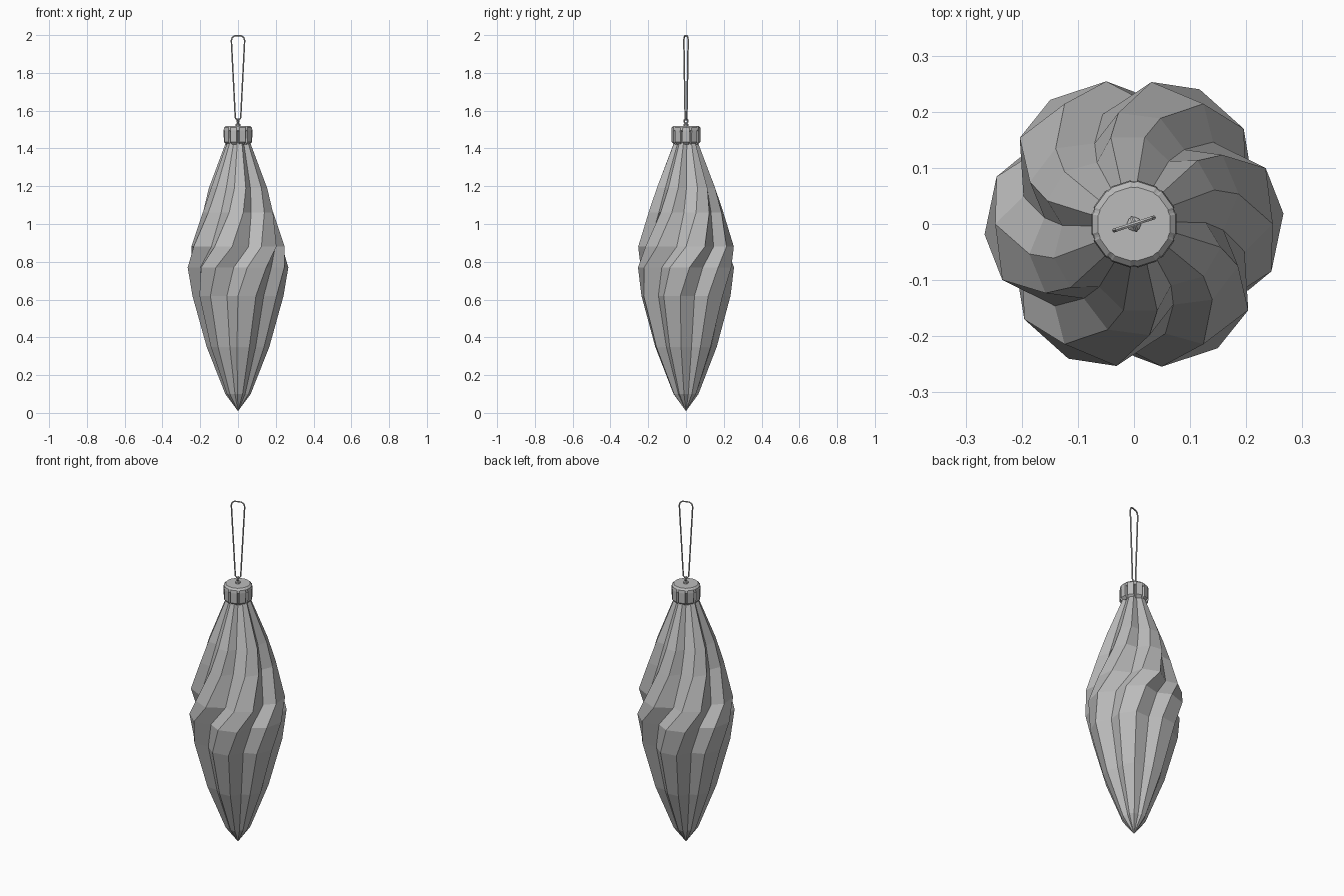
import bpy, bmesh, math
from mathutils import Vector

cube = bpy.data.objects.get("Cube")
if cube:
    bpy.data.objects.remove(cube, do_unlink=True)

grey = bpy.data.materials.new("plain grey")
grey.use_nodes = True
COLOUR = (0.5, 0.5, 0.5, 1)
grey.diffuse_color = COLOUR
grey.node_tree.nodes["Principled BSDF"].inputs["Base Color"].default_value = COLOUR


def polar(radius, degrees, z):
    a = math.radians(degrees)
    return Vector((radius * math.cos(a), radius * math.sin(a), z))


def loft(name, rings, closed=False):
    """Skin a list of equal-length rings; cap the ends unless closed."""
    bm = bmesh.new()
    loops = [[bm.verts.new(p) for p in ring] for ring in rings]
    pairs = list(zip(loops, loops[1:]))
    if closed:
        pairs.append((loops[-1], loops[0]))
    for low, high in pairs:
        n = len(low)
        for i in range(n):
            j = (i + 1) % n
            bm.faces.new((low[i], low[j], high[j], high[i]))
    if not closed:
        bm.faces.new(loops[0][::-1])
        bm.faces.new(loops[-1])
    bmesh.ops.remove_doubles(bm, verts=bm.verts, dist=0.00001)
    bmesh.ops.recalc_face_normals(bm, faces=bm.faces)
    mesh = bpy.data.meshes.new(name)
    bm.to_mesh(mesh)
    bm.free()
    mesh.materials.append(grey)
    obj = bpy.data.objects.new(name, mesh)
    bpy.context.collection.objects.link(obj)
    return obj


def wire(name, path, radius, side_axis, sides=6):
    """Closed wire following a flat path whose plane normal is side_axis."""
    rings = []
    for i, p in enumerate(path):
        along = (path[(i + 1) % len(path)] - path[i - 1]).normalized()
        out = along.cross(side_axis)
        rings.append([p + radius * (out * math.cos(a) + side_axis * math.sin(a))
                      for a in (math.tau * k / sides for k in range(sides))])
    return loft(name, rings, closed=True)


# Twisted body: z, crest angle, crest width, groove angle, crest and groove radii
levels = [
    (0.01, -92, 23, 45, 0.0005, 0.0005),
    (0.10, -92, 23, 45, 0.068, 0.055),
    (0.35, -92, 23, 44, 0.168, 0.140),
    (0.62, -90, 23, 43, 0.243, 0.200),
    (0.77, -79, 23, 43, 0.267, 0.218),
    (0.88, -60, 23, 46, 0.255, 0.203),
    (1.06, -44, 22, 40, 0.200, 0.160),
    (1.19, -37, 22, 38, 0.160, 0.128),
    (1.44, -33, 22, 38, 0.062, 0.050),
]
body = []
for z, start, width, groove, crest_r, groove_r in levels:
    ring = []
    for k in range(6):
        a = start + 60 * k
        ring += [polar(crest_r * 0.97, a, z), polar(crest_r, a + width, z),
                 polar(groove_r, a + groove, z)]
    body.append(ring)
loft("twisted_body", body)

# Fluted cap: z, rib radius, flute radius
cap = []
for z, rib, flute in [(1.42, 0.062, 0.056), (1.435, 0.077, 0.066),
                      (1.49, 0.078, 0.068), (1.495, 0.078, 0.076),
                      (1.51, 0.076, 0.074), (1.52, 0.066, 0.065)]:
    ring = []
    for k in range(10):
        ring += [polar(rib, 36 * k - 13, z), polar(rib, 36 * k + 13, z),
                 polar(flute, 36 * k + 16, z), polar(flute, 36 * k + 20, z)]
    cap.append(ring)
loft("cap", cap)

# Stem on the cap
loft("stem", [[polar(r, 45 * k, z) for k in range(8)]
              for z, r in [(1.515, 0.013), (1.528, 0.013), (1.533, 0.007)]])

# Small eyelet, and hanging loop threaded through it
across = polar(1, 18, 0)
normal = polar(1, 108, 0)
up = Vector((0, 0, 1))
eyelet = [up * (1.545 + 0.011 * math.sin(a)) + normal * 0.011 * math.cos(a)
          for a in (math.tau * k / 10 for k in range(10))]
wire("eyelet", eyelet, 0.004, across)

half = [(0.007, 1.552), (0.015, 1.562), (0.037, 1.972), (0.032, 1.988), (0.018, 1.996)]
path = [across * x + up * z for x, z in half]
path += [across * -x + up * z for x, z in reversed(half)]
wire("hanging_loop", path, 0.004, normal)
